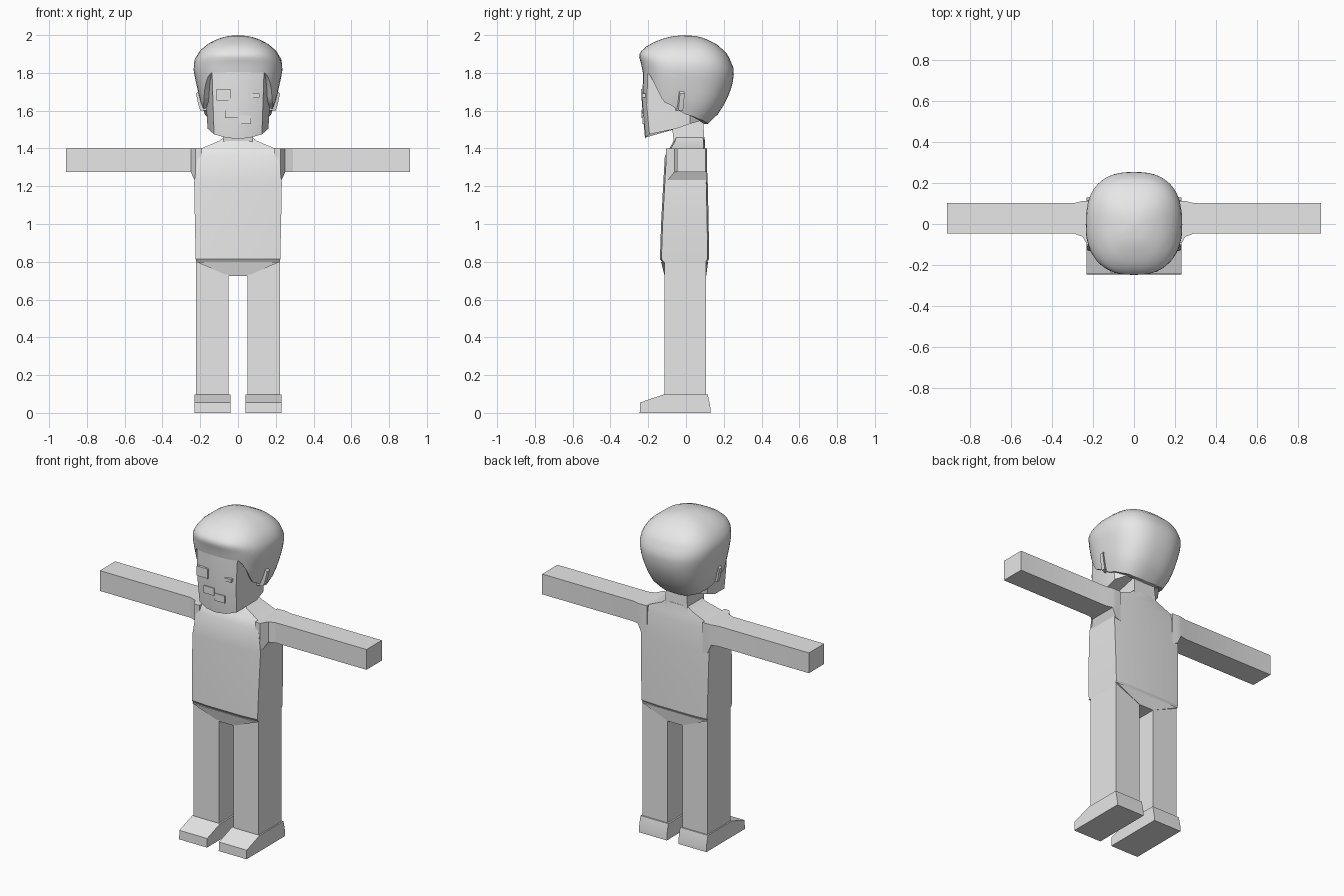
import bpy, bmesh, math

if "Cube" in bpy.data.objects:
    bpy.data.objects.remove(bpy.data.objects["Cube"])

GREY = bpy.data.materials.new("plain_grey")
GREY.diffuse_color = (0.8, 0.8, 0.8, 1)
GREY.use_nodes = True
GREY.node_tree.nodes["Principled BSDF"].inputs["Base Color"].default_value = GREY.diffuse_color


def loft(name, rings, angle=30):
    """Skin closed rings of equal length and cap both ends."""
    bm = bmesh.new()
    vs = [[bm.verts.new(p) for p in r] for r in rings]
    n = len(vs[0])
    for a, b in zip(vs, vs[1:]):
        for i in range(n):
            j = (i + 1) % n
            bm.faces.new((a[i], a[j], b[j], b[i]))
    bm.faces.new(vs[0])
    bm.faces.new(vs[-1])
    bmesh.ops.recalc_face_normals(bm, faces=bm.faces)
    me = bpy.data.meshes.new(name)
    bm.to_mesh(me)
    bm.free()
    me.materials.append(GREY)
    ob = bpy.data.objects.new(name, me)
    bpy.context.collection.objects.link(ob)
    bpy.ops.object.select_all(action='DESELECT')
    ob.select_set(True)
    bpy.context.view_layer.objects.active = ob
    bpy.ops.object.shade_smooth_by_angle(angle=math.radians(angle))
    return ob


def rect(x0, x1, y0, y1, z):
    return [(x0, y0, z), (x1, y0, z), (x1, y1, z), (x0, y1, z)]


def box(name, x0, x1, y0, y1, z0, z1):
    return loft(name, [rect(x0, x1, y0, y1, z0), rect(x0, x1, y0, y1, z1)])


def lerp(table, t):
    """Piecewise linear lookup in a table sorted by rising key."""
    if t <= table[0][0]:
        return table[0][1]
    for (a, u), (b, v) in zip(table, table[1:]):
        if t <= b:
            return u + (v - u) * (t - a) / (b - a)
    return table[-1][1]


# Torso: slightly domed chest and back, tapering to the neck
def torso_ring(z, hx, yf, yb, bulge=0.008):
    return [(-hx, yf + bulge, z), (-hx * .5, yf, z), (hx * .5, yf, z), (hx, yf + bulge, z),
            (hx, yb - bulge, z), (hx * .5, yb, z), (-hx * .5, yb, z), (-hx, yb - bulge, z)]


loft("torso", [torso_ring(*r) for r in [
    (.795, .222, -.125, .11), (.815, .224, -.138, .122), (1.0, .228, -.132, .12),
    (1.22, .232, -.12, .115), (1.36, .212, -.112, .108), (1.4, .195, -.088, .102),
    (1.44, .1, -.065, .1), (1.46, .075, -.06, .098)]])

# Hips: wedge narrowing down to the gap between the legs
loft("hips", [rect(-.05, .05, -.113, .107, .725), rect(-.222, .222, -.132, .117, .8)])

# Neck, leaning forward as it rises
loft("neck", [rect(-.08, .08, -.06, .1, 1.4), rect(-.07, .07, -.08, .09, 1.56)])

# Limbs, mirrored left and right
for side, s in (("left", 1), ("right", -1)):
    def arm_ring(x, y0, y1, z0, z1):
        return [(s * x, y0, z0), (s * x, y1, z0), (s * x, y1, z1), (s * x, y0, z1)]

    loft(side + "_arm", [arm_ring(.19, -.105, .11, 1.21, 1.4),
                         arm_ring(.225, -.105, .112, 1.22, 1.4),
                         arm_ring(.25, -.062, .112, 1.275, 1.4),
                         arm_ring(.29, -.047, .102, 1.275, 1.4),
                         arm_ring(.91, -.047, .102, 1.275, 1.4)], 15)
    xs = sorted((s * .05, s * .222))
    box(side + "_leg", xs[0], xs[1], -.115, .107, .08, .8)
    prof = [(-.245, 0), (-.243, .055), (-.12, .097), (.115, .097), (.128, .04), (.13, 0)]
    loft(side + "_foot", [[(s * x, y, z) for y, z in prof] for x in (.04, .23)], 10)
    ear = [(.16, 1.6), (.2, 1.6), (.212, 1.64), (.222, 1.69), (.21, 1.702), (.16, 1.68)]
    loft(side + "_ear", [[(s * x, y + (x - .19) * .4, z) for x, z in ear]
                         for y in (-.045, -.02)])

# Head: front panel with set-back sides and a rising jaw line
HALF = [(0, -.233, 1.45), (.07, -.23, 1.458), (.132, -.208, 1.475),
        (.168, -.05, 1.505), (.165, .02, 1.53), (.11, .09, 1.55)]


def head_ring(t):
    right = []
    for x, y, zb in HALF:
        z = (zb, 1.63, 1.88)[t]
        k = (.93, 1, .96)[t] if y < -.1 else 1
        kx = (.96, 1, 1.06)[t]
        right.append((x * kx, y * k, z))
    return right + [(-x, y, z) for x, y, z in reversed(right[1:])]


loft("head", [head_ring(t) for t in range(3)], 25)

# Face details as thin plates
box("open_eye", -.115, -.04, -.238, -.222, 1.655, 1.715)
box("winking_eye", .07, .115, -.234, -.215, 1.67, 1.69)
box("upper_mouth", -.07, .0, -.235, -.22, 1.56, 1.605)
box("lower_mouth", .0, .07, -.231, -.215, 1.53, 1.575)

# Hair: rounded cap with a fringe, short sides and a tapered nape
FRONT = [(1.6, .21), (1.8, .228), (1.85, .238), (1.89, .25), (1.91, .242), (1.94, .21),
         (1.96, .175), (1.98, .125), (1.99, .09), (1.996, .055), (2, 0)]
BACK = [(1.53, .115), (1.56, .15), (1.6, .185), (1.7, .235), (1.77, .252), (1.82, .254),
        (1.9, .22), (1.95, .165), (1.98, .105), (1.99, .075), (1.996, .045), (2, 0)]
WIDE = [(1.53, .14), (1.58, .175), (1.65, .2), (1.76, .225), (1.82, .236), (1.87, .23),
        (1.92, .2), (1.96, .15), (1.98, .105), (1.99, .075), (1.996, .045), (2, 0)]
EDGE = [(0, 1.805), (34, 1.8), (42, 1.765), (50, 1.72), (62, 1.645), (74, 1.63),
        (90, 1.58), (112, 1.555), (150, 1.535), (180, 1.53)]


def hair_ring(u, inset=1.0):
    pts = []
    for i in range(56):
        a = 2 * math.pi * i / 56
        deg = math.degrees(a)
        z = 2 - (2 - lerp(EDGE, min(deg, 360 - deg))) * u * u
        sx, cy = math.sin(a), math.cos(a)
        x = math.copysign(abs(sx) ** .78, sx) * lerp(WIDE, z)
        y = -abs(cy) ** .78 * lerp(FRONT, z) if cy > 0 else abs(cy) ** .78 * lerp(BACK, z)
        pts.append((x * inset, y * inset, z))
    return pts


loft("hair", [hair_ring(k / 18) for k in range(1, 19)] + [hair_ring(1, .82)], 40)
